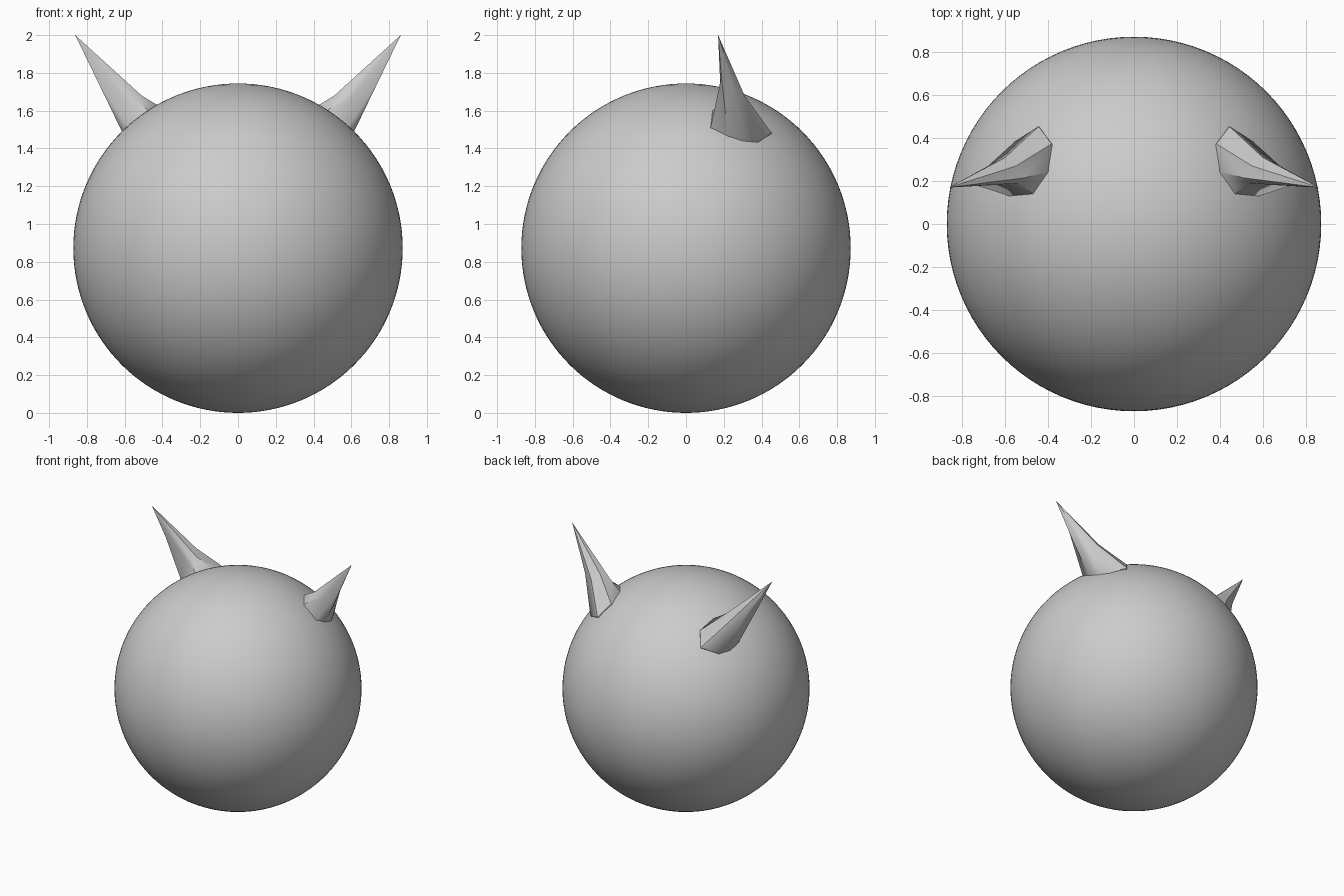
import bpy, bmesh, math
from mathutils import Vector

if "Cube" in bpy.data.objects:
    bpy.data.objects.remove(bpy.data.objects["Cube"])

R = 0.872
CENTRE = Vector((0, 0, R))

def smooth(ob, angle):
    bpy.ops.object.select_all(action='DESELECT')
    ob.select_set(True)
    bpy.context.view_layer.objects.active = ob
    bpy.ops.object.shade_smooth_by_angle(angle=math.radians(angle))

# Round body
bpy.ops.mesh.primitive_uv_sphere_add(segments=96, ring_count=64, radius=R, location=CENTRE)
body = bpy.context.object
body.name = "body"
smooth(body, 60)

# Horn cross-sections: outline on the body (x, y), then the narrower middle ring
foot = [(.47, .14), (.58, .13), (.60, .22), (.59, .30),
        (.55, .38), (.44, .45), (.38, .37), (.40, .24)]
middle = [(.53, .19, 1.65), (.585, .185, 1.655), (.755, .187, 1.78), (.735, .215, 1.765),
          (.68, .27, 1.69), (.60, .31, 1.68), (.55, .27, 1.715), (.51, .215, 1.68)]
tip = (.862, .17, 2.0)

def on_body(x, y, r):
    """Point on the upper body above (x, y), moved to radius r."""
    p = Vector((x, y, math.sqrt(R * R - x * x - y * y)))
    return CENTRE + p.normalized() * r

def make_horn(name, side):
    bm = bmesh.new()
    rings = [[on_body(x, y, R - .04) for x, y in foot],
             [on_body(x, y, R + .008) for x, y in foot],
             [Vector(p) for p in middle]]
    rings = [[bm.verts.new((p.x * side, p.y, p.z)) for p in ring] for ring in rings]
    top = bm.verts.new((tip[0] * side, tip[1], tip[2]))
    n = len(foot)
    for i in range(n):
        j = (i + 1) % n
        for a, b in zip(rings, rings[1:]):
            bm.faces.new((a[i], a[j], b[j], b[i]))
        bm.faces.new((rings[-1][i], rings[-1][j], top))
    bm.faces.new(rings[0][::-1])
    bmesh.ops.recalc_face_normals(bm, faces=bm.faces)
    mesh = bpy.data.meshes.new(name)
    bm.to_mesh(mesh)
    bm.free()
    ob = bpy.data.objects.new(name, mesh)
    bpy.context.collection.objects.link(ob)
    smooth(ob, 40)

# Pair of horns
make_horn("right_horn", 1)
make_horn("left_horn", -1)
